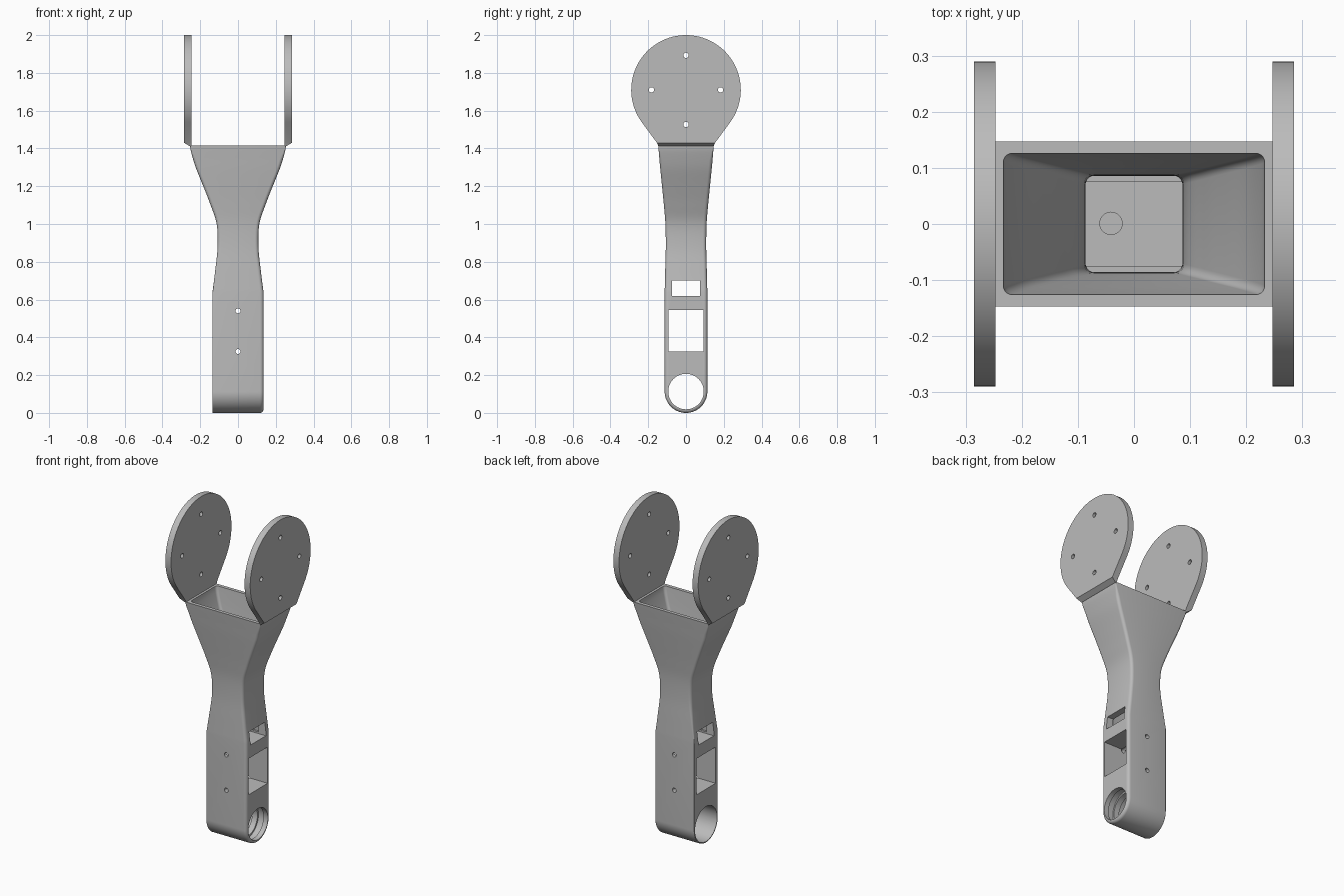
import bpy, bmesh, math
from mathutils import Matrix, Vector

default = bpy.data.objects.get("Cube")
if default:
    bpy.data.objects.remove(default, do_unlink=True)

grey = bpy.data.materials.new("plain grey")
grey.use_nodes = True
TONE = (0.5, 0.5, 0.5, 1)
grey.diffuse_color = TONE
grey.node_tree.nodes["Principled BSDF"].inputs["Base Color"].default_value = TONE


def finish(name, bm):
    bmesh.ops.recalc_face_normals(bm, faces=bm.faces)
    mesh = bpy.data.meshes.new(name)
    bm.to_mesh(mesh)
    bm.free()
    mesh.materials.append(grey)
    ob = bpy.data.objects.new(name, mesh)
    bpy.context.collection.objects.link(ob)
    return ob


def activate(ob):
    bpy.ops.object.select_all(action='DESELECT')
    ob.select_set(True)
    bpy.context.view_layer.objects.active = ob


def cut(ob, cutter):
    cutter.hide_render = True
    mod = ob.modifiers.new("cut", 'BOOLEAN')
    mod.operation, mod.solver, mod.object = 'DIFFERENCE', 'EXACT', cutter
    activate(ob)
    bpy.ops.object.modifier_apply(modifier=mod.name)
    bpy.data.objects.remove(cutter, do_unlink=True)


def smooth(ob):
    activate(ob)
    bpy.ops.object.shade_smooth_by_angle(angle=math.radians(28))


def box(x0, x1, y0, y1, z0, z1):
    bm = bmesh.new()
    size = Matrix.Diagonal((x1 - x0, y1 - y0, z1 - z0, 1))
    mid = Matrix.Translation(((x0 + x1) / 2, (y0 + y1) / 2, (z0 + z1) / 2))
    bmesh.ops.create_cube(bm, size=1, matrix=mid @ size)
    return finish("cutter", bm)


def rod(axis, a, b, radius, centre, sides=24):
    """Cylinder cutter along an axis from a to b; the centre is off-axis."""
    bm = bmesh.new()
    turn = Vector((0, 0, 1)).rotation_difference(axis).to_matrix().to_4x4()
    place = Matrix.Translation(Vector(centre) + axis * (a + b) / 2)
    bmesh.ops.create_cone(bm, cap_ends=True, segments=sides, radius1=radius,
                          radius2=radius, depth=b - a, matrix=place @ turn)
    return finish("cutter", bm)


X, Y, Z = Vector((1, 0, 0)), Vector((0, 1, 0)), Vector((0, 0, 1))


def section(hx, hy, r_pos, r_neg, steps=5):
    """Rounded rectangle with separate corner radii on +x and -x."""
    pts = []
    for quarter, (sx, sy) in enumerate([(1, 1), (-1, 1), (-1, -1), (1, -1)]):
        r = r_pos if sx > 0 else r_neg
        for i in range(steps + 1):
            a = math.pi / 2 * (quarter + i / steps)
            pts.append((sx * (hx - r) + r * math.cos(a), sy * (hy - r) + r * math.sin(a)))
    return pts


def loft(name, rings):
    bm = bmesh.new()
    loops = [[bm.verts.new(p) for p in ring] for ring in rings]
    for low, high in zip(loops, loops[1:]):
        for i in range(len(low)):
            j = (i + 1) % len(low)
            bm.faces.new((low[i], low[j], high[j], high[i]))
    bm.faces.new(loops[0])
    bm.faces.new(loops[-1])
    bmesh.ops.remove_doubles(bm, verts=bm.verts, dist=1e-5)
    bmesh.ops.dissolve_degenerate(bm, edges=bm.edges, dist=1e-6)
    return finish(name, bm)


def curve_rows(keys, steps=5):
    """Smooth rows (z, half width, half depth) through the key rows."""
    keys = [Vector(k) for k in keys]
    rows = []
    for i in range(len(keys) - 1):
        p, q = keys[i], keys[i + 1]
        before = keys[i - 1] if i else p
        after = keys[i + 2] if i + 2 < len(keys) else q
        for s in range(steps):
            t = s / steps
            rows.append((p * 2 + (q - before) * t
                         + (before * 2 - p * 5 + q * 4 - after) * t * t
                         + (p * 3 - before - q * 3 + after) * t ** 3) / 2)
    return rows + [keys[-1]]


# Arm body: round foot, straight housing, pinched neck and flared top
R, TOP = 0.113, 1.415
rows = curve_rows([(0.64, 0.135, R), (0.76, 0.120, 0.110), (0.88, 0.108, 0.107),
                   (1.0, 0.113, 0.109), (1.1, 0.145, 0.117), (1.2, 0.184, 0.127),
                   (1.3, 0.224, 0.137), (1.38, 0.248, 0.144), (TOP, 0.254, 0.147)])
foot = section(0.135, R, 0.018, 0.003)
rings = []
for i in range(24, -1, -1):
    a = math.pi / 2 * i / 24
    rings.append([(x, y * math.cos(a), R - abs(y) * math.sin(a)) for x, y in foot])
for z, hx, hy in rows:
    grow = min(1, max(0, (z - 0.64) / 0.25))
    fade = min(1, (TOP - z) / 0.08)
    r_pos = 0.003 + 0.015 * fade
    r_neg = 0.003 + 0.015 * fade * grow
    rings.append([(x, y, z) for x, y in section(hx, hy, r_pos, r_neg)])
body = loft("arm_body", rings)

# Hollow funnel inside the flared top
WALL, FLOOR = 0.021, 0.63
hollow = [(FLOOR, 0.087, 0.087)]
hollow += [(z, hx - WALL, hy - WALL) for z, hx, hy in rows if z > 0.88]
hollow.append((TOP + 0.05, 0.235, 0.126))
cut(body, loft("cutter", [[(x, y, z) for x, y in section(hx, hy, 0.016, 0.016)]
                          for z, hx, hy in hollow]))

# Side windows, cable hole and stepped bearing bore
cut(body, box(-0.3, 0.3, -0.075, 0.075, 0.62, 0.70))
cut(body, box(-0.3, 0.3, -0.092, 0.092, 0.325, 0.545))
cut(body, rod(Z, 0.5, 0.66, 0.02, (-0.041, 0.001, 0)))
for a, b, radius in [(-0.3, 0.3, 0.094), (-0.3, 0.03, 0.106), (0.065, 0.105, 0.104)]:
    cut(body, rod(X, a, b, radius, (0, 0, R), 64))

# Screw holes through the front and back walls
for z in (0.325, 0.54):
    cut(body, rod(Y, -0.3, 0.3, 0.013, (0, 0, z)))
smooth(body)

# Pair of round mounting plates with four screw holes each
INNER, OUTER, DISC, MID = 0.247, 0.285, 0.29, 1.71
for side, name in ((1, "left_plate"), (-1, "right_plate")):
    bm = bmesh.new()
    start, sweep = math.radians(-36.5), math.radians(253)
    outline = [(DISC * math.cos(start + sweep * i / 72),
                MID + DISC * math.sin(start + sweep * i / 72)) for i in range(73)]
    outline += [(-0.154, 1.43), (0.154, 1.43)]
    face = bm.faces.new([bm.verts.new((side * INNER, y, z)) for y, z in outline])
    grown = bmesh.ops.extrude_face_region(bm, geom=[face])["geom"]
    for v in grown:
        if isinstance(v, bmesh.types.BMVert):
            v.co.x = side * OUTER
    # Tapered root joining the plate to the body rim
    root = min(bm.faces, key=lambda f: f.calc_center_median().z)
    for v in bmesh.ops.extrude_face_region(bm, geom=[root])["geom"]:
        if isinstance(v, bmesh.types.BMVert):
            v.co.z = TOP - 0.003
            v.co.y = math.copysign(0.146, v.co.y)
            if abs(v.co.x) > 0.26:
                v.co.x = side * 0.256
    bm.faces.remove(root)
    plate = finish(name, bm)
    for dy, dz in ((1, 0), (-1, 0), (0, 1), (0, -1)):
        cut(plate, rod(X, -0.4, 0.4, 0.014, (0, dy * 0.183, MID + dz * 0.183)))
    smooth(plate)
